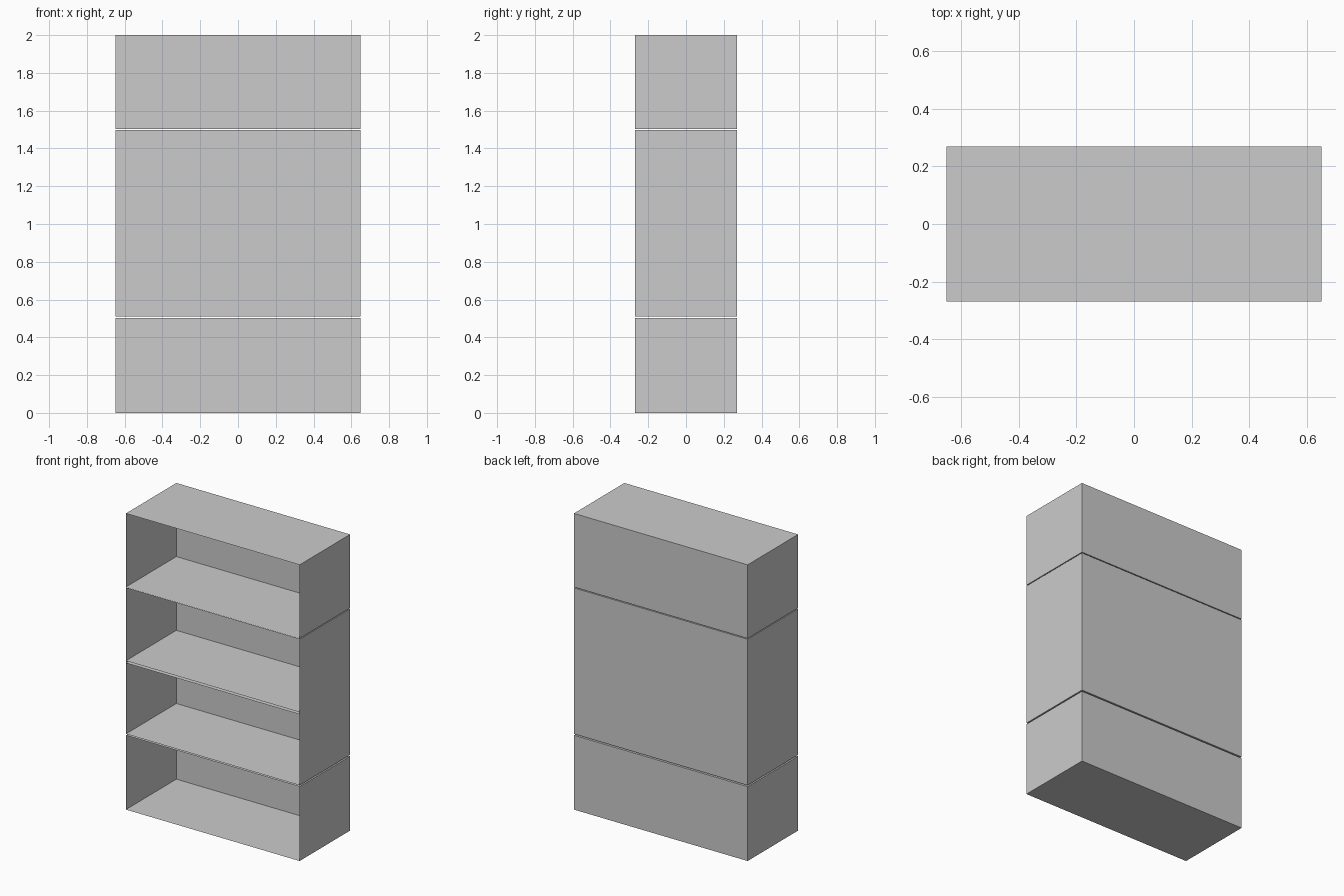
import bpy, bmesh

if "Cube" in bpy.data.objects:
    bpy.data.objects.remove(bpy.data.objects["Cube"])

WIDTH, DEPTH = 1.298, 0.538


def open_box(name, z0, z1):
    """Thin sheet box with its front (-y) face left open."""
    bm = bmesh.new()
    bmesh.ops.create_cube(bm, size=1)
    bmesh.ops.scale(bm, vec=(WIDTH, DEPTH, z1 - z0), verts=bm.verts)
    bmesh.ops.translate(bm, vec=(0, 0, (z0 + z1) / 2), verts=bm.verts)
    bm.normal_update()
    front = [f for f in bm.faces if f.normal.y < -0.9]
    bmesh.ops.delete(bm, geom=front, context='FACES')
    mesh = bpy.data.meshes.new(name)
    bm.to_mesh(mesh)
    bm.free()
    obj = bpy.data.objects.new(name, mesh)
    bpy.context.collection.objects.link(obj)
    return obj


# Four stacked compartments; the middle two overlap slightly
for name, z0, z1 in (
    ("bottom_compartment", 0.0, 0.502),
    ("lower_middle_compartment", 0.511, 1.005),
    ("upper_middle_compartment", 0.990, 1.497),
    ("top_compartment", 1.503, 2.0),
):
    open_box(name, z0, z1)
